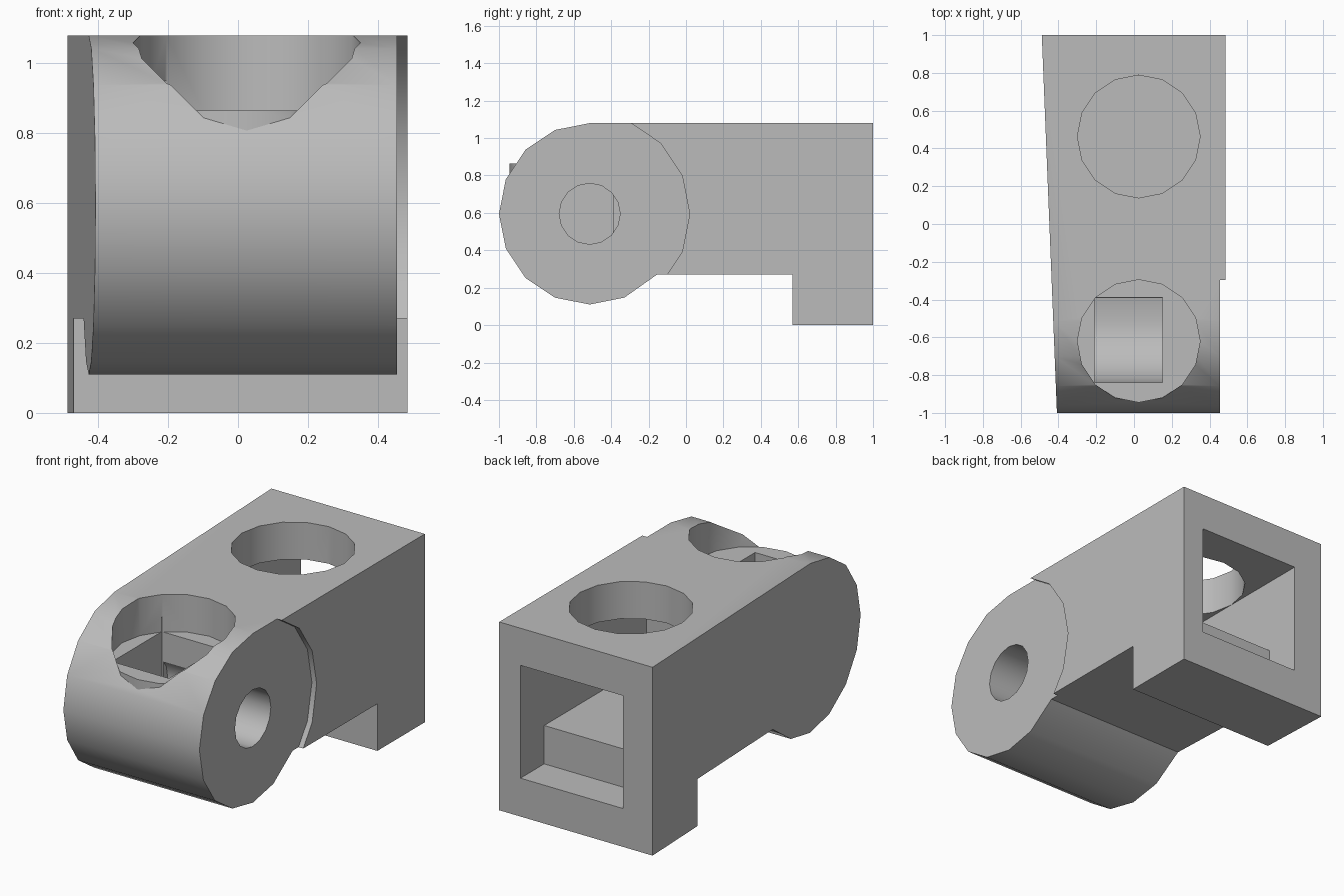
import bpy, bmesh
from math import cos, sin, pi, radians
from mathutils import Matrix

if "Cube" in bpy.data.objects:
    bpy.data.objects.remove(bpy.data.objects["Cube"])

grey = bpy.data.materials.new("plain_grey")
grey.use_nodes = True
COLOUR = (0.5, 0.5, 0.5, 1)
grey.diffuse_color = COLOUR
grey.node_tree.nodes["Principled BSDF"].inputs["Base Color"].default_value = COLOUR

AXIS_Y, AXIS_Z = -0.515, 0.595   # pivot axis of the rounded end
BARREL = 0.485


def finish(bm, name):
    bmesh.ops.recalc_face_normals(bm, faces=bm.faces)
    mesh = bpy.data.meshes.new(name)
    bm.to_mesh(mesh)
    bm.free()
    mesh.materials.append(grey)
    ob = bpy.data.objects.new(name, mesh)
    bpy.context.collection.objects.link(ob)
    return ob


def extrude_x(name, profile, x0, x1):
    """Extrude a (y, z) outline; x0 and x1 are functions of y."""
    bm = bmesh.new()
    a = [bm.verts.new((x0(y), y, z)) for y, z in profile]
    b = [bm.verts.new((x1(y), y, z)) for y, z in profile]
    bm.faces.new(a)
    bm.faces.new(b[::-1])
    n = len(a)
    for i in range(n):
        j = (i + 1) % n
        bm.faces.new((a[i], b[i], b[j], a[j]))
    return finish(bm, name)


def flat(x):
    return lambda y: x


def arc(radius, start, end, step=22.5):
    count = round((end - start) / step)
    angles = [radians(start + i * step) for i in range(count + 1)]
    return [(AXIS_Y + radius * cos(t), AXIS_Z + radius * sin(t)) for t in angles]


def box(name, x, y, z):
    return extrude_x(name, [(y[0], z[0]), (y[1], z[0]), (y[1], z[1]), (y[0], z[1])],
                     flat(x[0]), flat(x[1]))


def upright(name, x, y, radius, z0, z1):
    bm = bmesh.new()
    bmesh.ops.create_cone(bm, cap_ends=True, segments=16, radius1=radius, radius2=radius,
                          depth=z1 - z0, matrix=Matrix.Translation((x, y, (z0 + z1) / 2)))
    return finish(bm, name)


def combine(target, tool, operation="DIFFERENCE"):
    mod = target.modifiers.new(tool.name, "BOOLEAN")
    mod.operation, mod.solver, mod.object = operation, "EXACT", tool
    bpy.context.view_layer.objects.active = target
    bpy.ops.object.modifier_apply(modifier=mod.name)
    bpy.data.objects.remove(tool)


# Main body: round front, flat top, rear foot, one tapered side
outline = arc(BARREL, 90, 292.5) + [(-0.155, 0.27), (0.57, 0.27), (0.57, 0), (1, 0), (1, 1.08)]
body = extrude_x("hinge_body", outline, lambda y: -0.448 - 0.04 * y, flat(0.485))

# Shallow round recess on one side
combine(body, extrude_x("side_recess", arc(0.535, 0, 337.5), flat(0.455), flat(0.6)))

# Rear tunnel with a stepped floor
combine(body, box("tunnel", (-0.3, 0.35), (-0.14, 1.1), (0.44, 0.867)))
combine(body, box("tunnel_mouth", (-0.3, 0.35), (0.785, 1.2), (0.22, 0.867)))

# Round openings in the top; the front one has a flat floor
combine(body, upright("rear_opening", 0.025, 0.463, 0.325, 0.75, 1.3))
combine(body, upright("front_opening", 0.025, -0.62, 0.325, 0.865, 1.3))
combine(body, upright("opening_floor", 0.025, -0.62, 0.325, 0.75, 0.865), "UNION")

# Pocket with a curved bottom, and the pin hole that enters it
pocket = [(-0.84, 0.95)] + arc(0.325, 180, 292.5) + [(-0.39, 0.95)]
combine(body, extrude_x("pocket", pocket, flat(-0.21), flat(0.15)))
combine(body, extrude_x("pin_hole", arc(0.163, 0, 337.5), flat(-0.2), flat(0.7)))

# Smooth the round parts, keep corners sharp
bpy.ops.object.select_all(action="DESELECT")
body.select_set(True)
bpy.context.view_layer.objects.active = body
bpy.ops.object.shade_smooth_by_angle(angle=radians(30))
